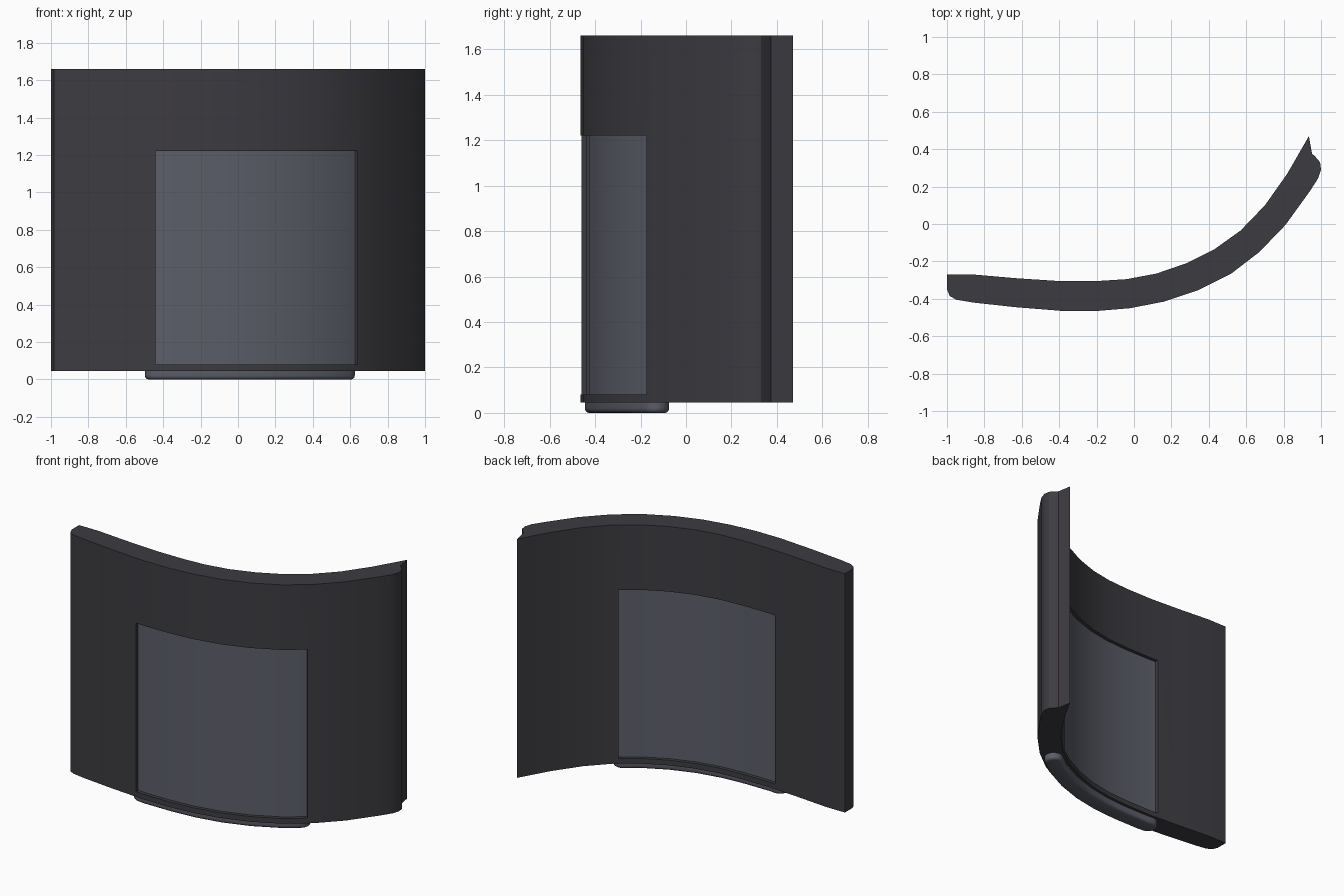
import bpy, bmesh, math
from mathutils import Vector

if "Cube" in bpy.data.objects:
    bpy.data.objects.remove(bpy.data.objects["Cube"])

# Paired stations along the curved wall: (outer point, inner point)
STATIONS = [
    ((-0.86, -0.42), (-0.86, -0.27)), ((-0.63, -0.445), (-0.63, -0.29)),
    ((-0.38, -0.465), (-0.40, -0.305)), ((-0.20, -0.465), (-0.20, -0.305)),
    ((-0.02, -0.45), (-0.04, -0.295)), ((0.16, -0.415), (0.12, -0.265)),
    ((0.34, -0.355), (0.28, -0.21)), ((0.52, -0.265), (0.43, -0.135)),
    ((0.67, -0.15), (0.57, -0.035)), ((0.81, -0.005), (0.70, 0.10)),
    ((0.94, 0.175), (0.82, 0.27)),
]
LEFT_END = [(-1, -0.27), (-1, -0.35), (-0.985, -0.385), (-0.95, -0.405)]
RIGHT_END = [(0.985, 0.245), (1, 0.29), (0.995, 0.33), (0.965, 0.365),
             (0.952, 0.375), (0.935, 0.47)]


def material(name, rgb):
    m = bpy.data.materials.new(name)
    m.diffuse_color = (*rgb, 1)
    m.use_nodes = True
    m.node_tree.nodes["Principled BSDF"].inputs["Base Color"].default_value = m.diffuse_color
    return m


def at(s, t):
    """Point at station s (may be fractional), fraction t through the wall."""
    i = min(int(s), len(STATIONS) - 2)
    a, b = (Vector(o).lerp(Vector(n), t) for o, n in STATIONS[i:i + 2])
    return a.lerp(b, s - i)


def band(s0, s1, t0, t1):
    """Outline of a strip following the wall."""
    ss = [s0] + [s for s in range(len(STATIONS)) if s0 < s < s1] + [s1]
    return [at(s, t0) for s in ss] + [at(s, t1) for s in reversed(ss)]


def prism(name, outline, z0, z1, mat, bevel=0):
    bm = bmesh.new()
    base = bm.faces.new([bm.verts.new((p[0], p[1], z0)) for p in outline])
    top = bmesh.ops.extrude_face_region(bm, geom=[base])["geom"]
    bmesh.ops.translate(bm, vec=(0, 0, z1 - z0),
                        verts=[g for g in top if isinstance(g, bmesh.types.BMVert)])
    bmesh.ops.recalc_face_normals(bm, faces=bm.faces)
    if bevel:
        edges = [e for e in bm.edges if all(abs(v.co.z - z0) < 1e-5 for v in e.verts)]
        bmesh.ops.bevel(bm, geom=edges, offset=bevel, segments=4, profile=0.5,
                        affect='EDGES')
    me = bpy.data.meshes.new(name)
    bm.to_mesh(me)
    bm.free()
    me.materials.append(mat)
    ob = bpy.data.objects.new(name, me)
    bpy.context.collection.objects.link(ob)
    return ob


def smooth(ob):
    bpy.ops.object.select_all(action='DESELECT')
    ob.select_set(True)
    bpy.context.view_layer.objects.active = ob
    bpy.ops.object.shade_smooth_by_angle(angle=math.radians(30))


dark = material("charcoal", (0.046, 0.044, 0.052))
grey = material("blue_grey", (0.108, 0.113, 0.142))

# Curved wall with a window opening
S0, S1 = 1.76, 7.8
outline = (LEFT_END + [o for o, n in STATIONS] + RIGHT_END
           + [n for o, n in reversed(STATIONS)])
wall = prism("curved_wall", outline, 0.045, 1.66, dark)
cutter = prism("window_cutter", band(S0, S1, -0.4, 1.4), 0.08, 1.22, dark)
cutter.hide_render = True
mod = wall.modifiers.new("window", 'BOOLEAN')
mod.operation, mod.solver, mod.object = 'DIFFERENCE', 'EXACT', cutter
bpy.context.view_layer.objects.active = wall
bpy.ops.object.modifier_apply(modifier="window")
bpy.data.objects.remove(cutter)
smooth(wall)

# Recessed panel filling the opening
smooth(prism("window_panel", band(S0, S1, 0.15, 0.85), 0.08, 1.22, grey))

# Rounded foot strip under the wall
R = 0.06
F0, F1 = 1.8, 7.62
path = [at(s, 0.5) for s in [F0, *range(2, 8), F1]]
dirs = [(path[min(i + 1, len(path) - 1)] - path[max(i - 1, 0)]).normalized()
        for i in range(len(path))]
right = [Vector((d.y, -d.x)) * R for d in dirs]


def cap(centre, start):
    """Interior points of a half-round end, turning counter-clockwise."""
    a = math.atan2(start.y, start.x)
    return [centre + R * Vector((math.cos(a + k * math.pi / 8),
                                 math.sin(a + k * math.pi / 8))) for k in range(1, 8)]


foot = ([p + r for p, r in zip(path, right)] + cap(path[-1], right[-1])
        + [p - r for p, r in reversed(list(zip(path, right)))] + cap(path[0], -right[0]))
smooth(prism("foot_strip", foot, 0, 0.046, grey, bevel=0.02))
